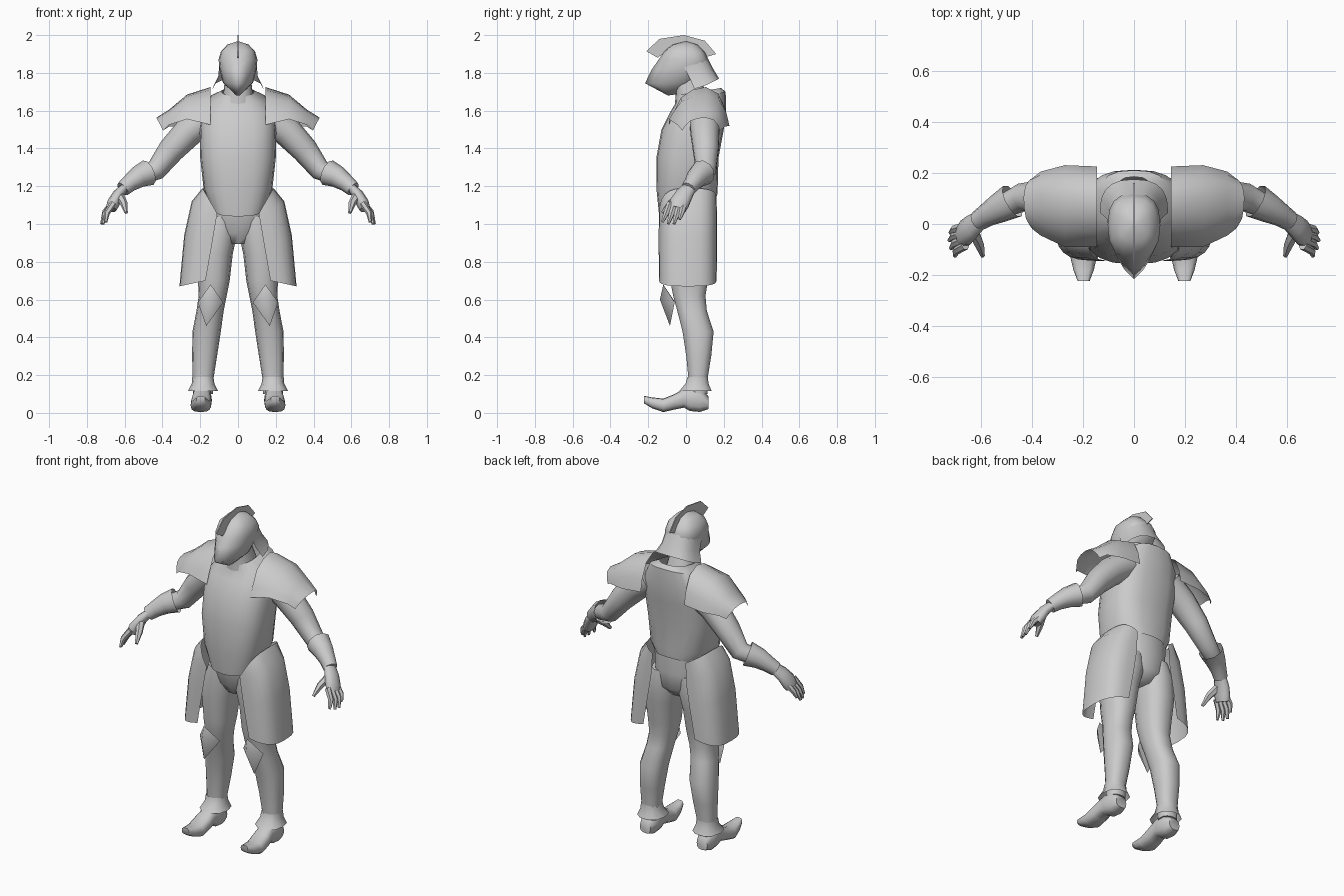
import bpy, bmesh, math
from mathutils import Vector

steel = bpy.data.materials.new("steel_grey")
steel.diffuse_color = (0.6, 0.6, 0.6, 1)


def spow(v, k):
    return math.copysign(abs(v) ** k, v)


def skin(name, loops, closed=True, caps=(True, True), mirror=False, angle=50):
    """Bridge a list of equal-length point loops into one surface."""
    bm = bmesh.new()
    rows = [[bm.verts.new(p) for p in loop] for loop in loops]
    n = len(rows[0])
    for a, b in zip(rows, rows[1:]):
        for i in range(n if closed else n - 1):
            j = (i + 1) % n
            bm.faces.new((a[i], a[j], b[j], b[i]))
    if closed and caps[0]:
        bm.faces.new(rows[0][::-1])
    if closed and caps[1]:
        bm.faces.new(rows[-1])
    return finish(name, bm, mirror, angle)


def finish(name, bm, mirror, angle):
    bmesh.ops.recalc_face_normals(bm, faces=bm.faces)
    me = bpy.data.meshes.new(name)
    bm.to_mesh(me)
    bm.free()
    me.materials.append(steel)
    ob = bpy.data.objects.new(name, me)
    bpy.context.collection.objects.link(ob)
    bpy.ops.object.select_all(action='DESELECT')
    ob.select_set(True)
    bpy.context.view_layer.objects.active = ob
    bpy.ops.object.shade_smooth_by_angle(angle=math.radians(angle))
    if mirror:
        ob.modifiers.new("mirror", 'MIRROR').use_mirror_merge = False
    return ob


def ring(x, w, yf, yb, zf, zb=None, n=16, k=0.85):
    """Level or tilted oval from front y to back y."""
    zb = zf if zb is None else zb
    out = []
    for i in range(n):
        a = 2 * math.pi * i / n
        c, s = spow(math.cos(a), k), spow(math.sin(a), k)
        out.append((x + w * c, (yf + yb) / 2 + (yb - yf) / 2 * s,
                    (zf + zb) / 2 + (zb - zf) / 2 * s))
    return out


def tube(name, path, n=10, squash=1.0, caps=(True, True)):
    """Limb along (x, y, z, radius) points, mirrored to the other side."""
    pts = [Vector(p[:3]) for p in path]
    loops = []
    for i, p in enumerate(path):
        d = (pts[min(i + 1, len(pts) - 1)] - pts[max(i - 1, 0)]).normalized()
        u = d.cross(Vector((0, 1, 0))).normalized()
        v = u.cross(d)
        loops.append([pts[i] + p[3] * (u * math.cos(t) * squash + v * math.sin(t))
                      for t in (2 * math.pi * j / n for j in range(n))])
    return skin(name, loops, caps=caps, mirror=True)


# Breastplate, neck and hips
skin("breastplate", [ring(0, *r, n=20, k=.75) for r in (
    (.140, -.142, .165, 1.04, 1.15), (.182, -.155, .168, 1.17, 1.20),
    (.200, -.157, .172, 1.35), (.203, -.130, .200, 1.50),
    (.188, -.085, .212, 1.59, 1.62), (.145, -.055, .210, 1.64, 1.70),
    (.085, -.052, .185, 1.68, 1.72))], caps=(False, False))
skin("neck", [ring(0, .10, -.06, .14, 1.60), ring(0, .078, -.055, .11, 1.69),
              ring(0, .068, -.06, .07, 1.78)])
skin("hips", [ring(0, *r) for r in (
    (.06, -.06, .10, .895), (.135, -.095, .15, .95),
    (.160, -.120, .158, 1.05), (.172, -.135, .155, 1.17))])

# Helmet with pointed visor
helmet = []
for w, yf, yb, zf, zb, nose in ((.012, -.095, -.03, 1.68, 1.69, 0),
                                (.080, -.140, .04, 1.745, 1.75, .077),
                                (.098, -.135, .11, 1.82, 1.82, .045),
                                (.103, -.130, .12, 1.87, 1.87, .015),
                                (.090, -.110, .100, 1.92, 1.91, 0),
                                (.056, -.070, .060, 1.95, 1.95, 0),
                                (.010, -.010, .010, 1.965, 1.965, 0)):
    loop = ring(0, w, yf, yb, zf, zb, k=.78)
    helmet.append([(x, y - nose * max(0, 1 - abs(x) / .085) * (y < -.02), z)
                   for x, y, z in loop])
skin("helmet", helmet, angle=75)

# Flared guard round the back of the helmet
guard = []
for w, y0, depth, zs, zb in ((.100, -.01, .125, 1.83, 1.88),
                             (.106, .02, .125, 1.77, 1.82),
                             (.134, .045, .130, 1.715, 1.77)):
    guard.append([(w * spow(math.cos(a), .8), y0 + depth * spow(math.sin(a), .75),
                   zs + (zb - zs) * math.sin(a))
                  for a in (math.pi * i / 10 for i in range(11))])
skin("neck_guard", guard, closed=False)

# Crest: thin curved fin over the helmet
outer = ((-.21, 1.915), (-.14, 1.98), (-.01, 2.0), (.10, 1.97), (.16, 1.90))
inner = ((-.150, 1.88), (-.11, 1.91), (-.01, 1.95), (.07, 1.93), (.110, 1.885))
skin("crest", [[(-.003, *o), (.003, *o), (.003, *i), (-.003, *i)]
               for o, i in zip(outer, inner)])

# Pauldrons: arched shoulder plates flaring to a lip at the outside
shape = ((0, 0), (.07, .3), (.2, .72), (.4, .93), (.62, 1), (.83, .82), (.95, .4), (1, 0))
plates = []
for x, yf, yb, zf, zb, top in ((.145, -.09, .225, 1.525, 1.53, 1.725),
                               (.270, -.09, .230, 1.555, 1.52, 1.685),
                               (.365, -.045, .205, 1.525, 1.515, 1.605),
                               (.432, -.020, .180, 1.495, 1.495, 1.563)):
    plates.append([(x - .035 * (1 - h) * (x > .4), yf + (yb - yf) * t,
                    (zf + (zb - zf) * t) * (1 - h) + top * h) for t, h in shape])
skin("pauldron", plates, closed=False, mirror=True)

# Arms, bracers, hands
tube("upper_arm", ((.15, .10, 1.57, .085), (.26, .10, 1.490, .080),
                   (.355, .105, 1.39, .070), (.435, .105, 1.285, .056),
                   (.52, .065, 1.25, .045)))
tube("bracer", ((.475, .090, 1.272, .070), (.53, .060, 1.248, .058),
                (.575, .035, 1.215, .046), (.610, .012, 1.185, .040)),
     caps=(False, True))
tube("palm", ((.590, .025, 1.205, .036), (.635, -.010, 1.155, .048),
              (.660, -.035, 1.110, .054), (.672, -.045, 1.080, .046)), squash=.62)
for i, (y, ty, tx, tz) in enumerate(((-.084, -.125, .700, 1.010), (-.058, -.095, .716, 1.0),
                                     (-.032, -.064, .722, 1.0), (-.008, -.034, .718, 1.025))):
    tube(f"finger_{i + 1}", ((.660, y, 1.110, .018),
                             ((.665 + tx) / 2 + .012, (y + ty) / 2, (1.105 + tz) / 2, .016),
                             (tx, ty, tz, .008)), n=6)
tube("thumb", ((.628, -.03, 1.15, .024), (.605, -.080, 1.11, .020),
               (.592, -.125, 1.06, .009)), n=6)

# Tassets: curved thigh plates open at the inside
rows = []
for xi, xo, ry, zi, zo in ((.110, .188, .152, 1.055, 1.19), (.118, .245, .154, 1.01, 1.12),
                           (.140, .285, .155, .88, .94), (.172, .310, .152, .70, .67)):
    row = []
    for i in range(13):
        a = -math.pi / 2 + math.pi * i / 12
        c, s = spow(math.cos(a), .8), spow(math.sin(a), .65)
        zin = zi + (.09 if s > 0 and zi > 1.03 else 0)
        row.append((xi + (xo - xi) * c, .01 + ry * s, zin + (zo - zin) * c))
    rows.append(row)
skin("tasset", rows, closed=False, mirror=True)

# Legs
skin("leg", [ring(*r, n=14) for r in (
    (.185, .052, .015, .115, .10), (.185, .055, .012, .115, .18),
    (.177, .066, .000, .135, .30), (.166, .075, -.020, .148, .43),
    (.148, .072, -.048, .112, .54), (.134, .074, -.070, .105, .62),
    (.128, .084, -.085, .118, .70), (.125, .097, -.095, .138, .84),
    (.105, .100, -.105, .155, .95), (.090, .080, -.100, .145, 1.04))], mirror=True)

# Knee guards: softly ridged diamonds
bm = bmesh.new()
top, left, low, right, ridge, rear = [bm.verts.new(p) for p in (
    (.145, -.120, .68), (.078, -.060, .585), (.168, -.085, .46),
    (.213, -.060, .585), (.147, -.138, .60), (.147, -.060, .59))]
edge = (top, left, low, right)
for a, b in zip(edge, edge[1:] + edge[:1]):
    bm.faces.new((a, b, ridge))
    bm.faces.new((b, a, rear))
finish("knee_guard", bm, True, 105)

# Flared ankle cuffs
skin("ankle_cuff", [ring(*r, n=10) for r in (
    (.186, .056, .005, .118, .19), (.185, .060, -.005, .122, .155),
    (.185, .080, -.040, .140, .115))], caps=(False, False), mirror=True)

# Boots: sections running from heel to toe
boot = []
for y, x, w, lo, hi in ((.118, .190, .036, .02, .09), (.075, .190, .052, .005, .13),
                        (.020, .190, .050, .010, .14), (-.01, .192, .048, .028, .13),
                        (-.06, .195, .054, .018, .100), (-.12, .197, .054, .004, .076),
                        (-.18, .197, .040, .025, .082), (-.222, .197, .024, .05, .09)):
    boot.append([(x + w * spow(math.cos(a), .75), y,
                  (lo + hi) / 2 + (hi - lo) / 2 * spow(math.sin(a), .75))
                 for a in (2 * math.pi * i / 12 for i in range(12))])
skin("boot", boot, mirror=True, angle=65)
